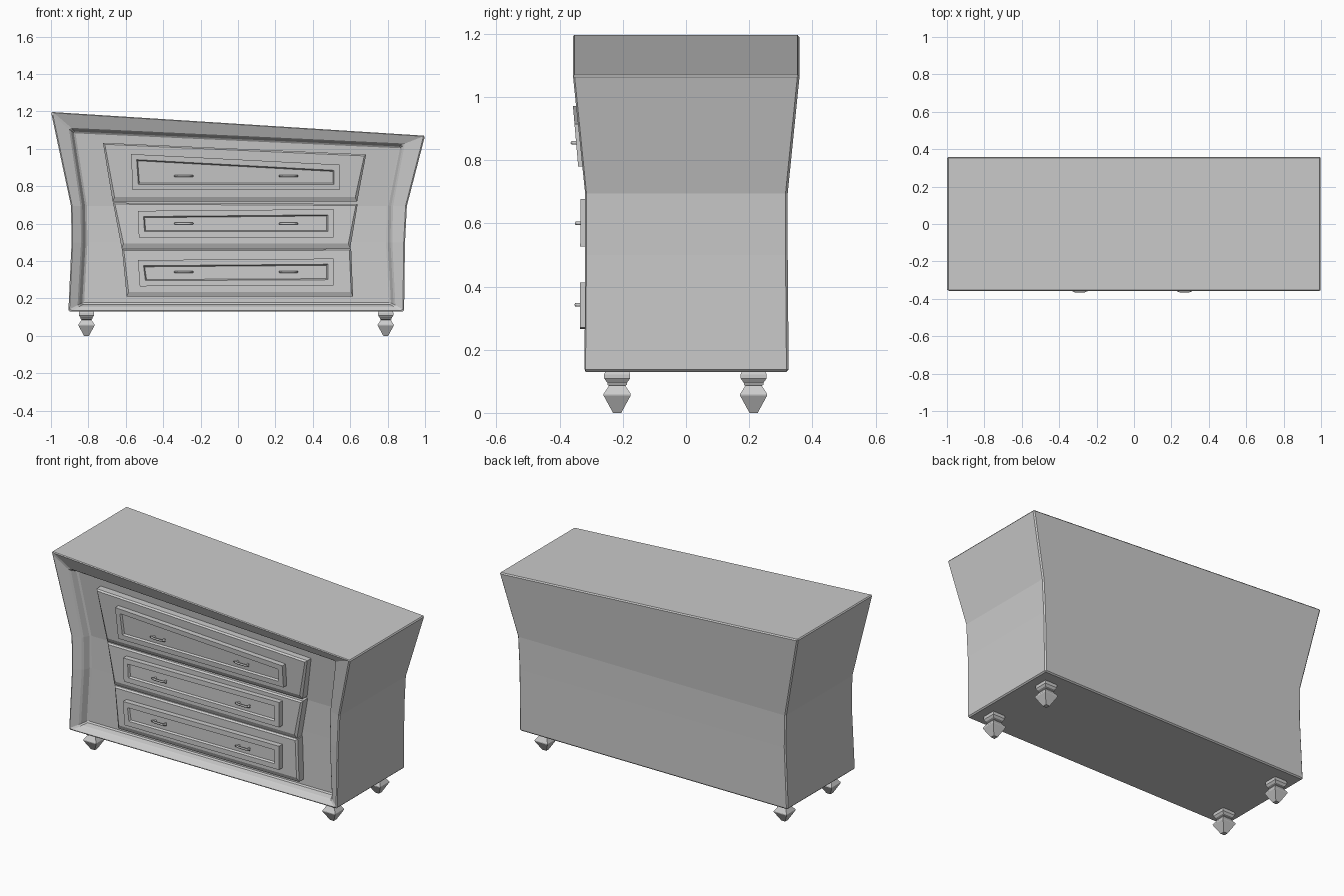
import bpy, bmesh

if "Cube" in bpy.data.objects:
    bpy.data.objects.remove(bpy.data.objects["Cube"])

def front_y(z):
    # depth of the cabinet front at a height: flared above the waist
    return -0.322 - 0.038 * min(1, (z - 0.695) / 0.44) if z > 0.695 else -0.322 - 0.005 * (0.695 - z)

def loft(name, loops, bevel=0):
    """Bridge equal loops (left side downwards, right side upwards) and cap both ends in rows."""
    bm = bmesh.new()
    rings = [[bm.verts.new(p) for p in loop] for loop in loops]
    n = len(rings[0])
    for a, b in zip(rings, rings[1:]):
        for i in range(n):
            j = (i + 1) % n
            bm.faces.new((a[i], a[j], b[j], b[i]))
    for r in (rings[0], rings[-1]):
        for i in range(n // 2 - 1):
            bm.faces.new((r[i], r[i + 1], r[n - 2 - i], r[n - 1 - i]))
    bmesh.ops.recalc_face_normals(bm, faces=bm.faces)
    me = bpy.data.meshes.new(name)
    bm.to_mesh(me)
    bm.free()
    ob = bpy.data.objects.new(name, me)
    bpy.context.collection.objects.link(ob)
    if bevel:
        m = ob.modifiers.new("edge_bevel", 'BEVEL')
        m.width, m.segments, m.limit_method = bevel, 1, 'ANGLE'
    return ob

# Cabinet body: crooked flared outline with a recessed front
def outline(left, right, ys):
    pl = [(x, y, z) for (x, z), y in zip(left, ys)]
    pr = [(x, y, z) for (x, z), y in zip(right, ys)]
    return pl + pr[::-1]

out_l = [(-1, 1.197), (-.893, .695), (-.89, .5), (-.907, .13)]
out_r = [(1, 1.07), (.903, .695), (.893, .5), (.888, .13)]
band_l = [(-.897, 1.108), (-.836, .695), (-.833, .5), (-.852, .16)]
band_r = [(.884, 1.025), (.822, .695), (.818, .5), (.835, .16)]
in_l = [(-.877, 1.09), (-.815, .695), (-.812, .5), (-.83, .17)]
in_r = [(.866, 1.01), (.802, .695), (.798, .5), (.815, .17)]
ys = [-.36, -.322, -.322, -.325]
loft("cabinet_body", [
    outline(out_l, out_r, [-y for y in ys]),
    outline(out_l, out_r, ys),
    outline(band_l, band_r, [y + .03 for y in ys]),
    outline(in_l, in_r, [y + .075 for y in ys])], bevel=.007)

# Quad loops for drawers: corners given as TL, BL, BR, TR
def quad(c, dy, side=0, top=0, bottom=0):
    (a, b, d, e) = c
    pts = [(a[0] + side, a[1] - top), (b[0] + side, b[1] + bottom),
           (d[0] - side, d[1] + bottom), (e[0] - side, e[1] - top)]
    return [(x, front_y(z) + dy, z) for x, z in pts]

# Drawer front, raised panel, handle height
drawers = [
    ("top", [(-.722, 1.032), (-.67, .717), (.637, .717), (.685, .97)],
     [(-.572, .972), (-.563, .78), (.543, .78), (.543, .915)], .855),
    ("middle", [(-.668, .712), (-.622, .468), (.6, .468), (.64, .705)],
     [(-.535, .668), (-.53, .527), (.51, .527), (.51, .677)], .6),
    ("bottom", [(-.62, .463), (-.595, .21), (.615, .21), (.605, .466)],
     [(-.535, .405), (-.525, .265), (.51, .27), (.51, .413)], .342)]

for label, face, panel, hz in drawers:
    loft(label + "_drawer", [
        quad(face, .085), quad(face, .03),
        quad(face, .02, .01, .008, .025)])
    loft(label + "_drawer_panel", [
        quad(panel, .03), quad(panel, -.012),
        quad(panel, -.012, .03, .03, .03),
        quad(panel, 0, .036, .036, .036)])
    # Pair of small bowed pulls
    for side, hx in (("left", -.29), ("right", .27)):
        cu = bpy.data.curves.new(label + "_handle_" + side, 'CURVE')
        cu.dimensions = '3D'
        cu.bevel_depth, cu.bevel_resolution = .006, 1
        cu.use_fill_caps = True
        sp = cu.splines.new('POLY')
        path = [(-.034, .004), (-.034, -.012), (-.046, -.018), (-.025, -.024), (.025, -.024),
                (.046, -.018), (.034, -.012), (.034, .004)]
        sp.points.add(len(path) - 1)
        for p, (dx, dy) in zip(sp.points, path):
            p.co = (hx + dx, front_y(hz) + dy, hz, 1)
        bpy.context.collection.objects.link(bpy.data.objects.new(cu.name, cu))

# Square turned feet
foot = [(.036, .135), (.041, .122), (.041, .109), (.031, .095), (.031, .089),
        (.026, .086), (.043, .06), (.043, .055), (.013, 0)]
for xn, x in (("left", -.81), ("right", .79)):
    for yn, y in (("front", -.218), ("back", .214)):
        loft(f"{yn}_{xn}_foot", [
            [(x - r, y + r, z), (x - r, y - r, z), (x + r, y - r, z), (x + r, y + r, z)]
            for r, z in foot])
